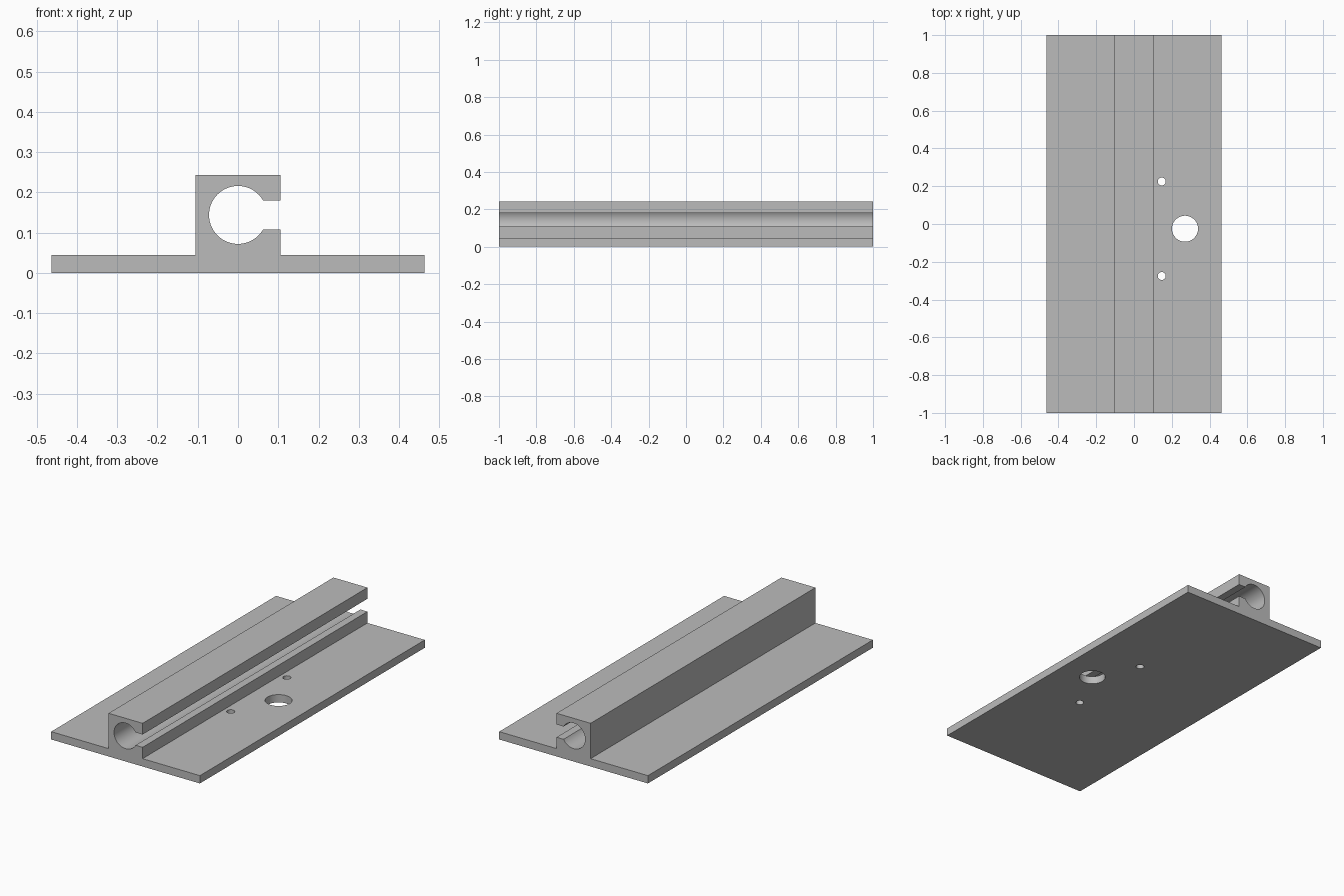
import bpy, bmesh, math
from mathutils import Vector

cube = bpy.data.objects.get("Cube")
if cube:
    bpy.data.objects.remove(cube, do_unlink=True)

HALF_LENGTH = 1.0
BASE_W, BASE_H = 0.463, 0.044
RAIL_W, RAIL_H = 0.106, 0.243
BORE_R, BORE_Z = 0.072, 0.144
SLOT = 0.036            # half height of the side slot
BORE_STEPS = 48

grey = bpy.data.materials.new("plain grey")
grey.use_nodes = True
colour = (0.5, 0.5, 0.5, 1)
grey.diffuse_color = colour
grey.node_tree.nodes["Principled BSDF"].inputs["Base Color"].default_value = colour

# Cross-section: flat flanges, square rail, round bore opening through a slot on +x
start = math.asin(SLOT / BORE_R)
sweep = 2 * (math.pi - start)
bore = []
for i in range(BORE_STEPS + 1):
    a = -start - sweep * i / BORE_STEPS
    bore.append((BORE_R * math.cos(a), BORE_Z + BORE_R * math.sin(a)))
profile = [(-BASE_W, 0), (BASE_W, 0), (BASE_W, BASE_H), (RAIL_W, BASE_H),
           (RAIL_W, BORE_Z - SLOT), *bore, (RAIL_W, BORE_Z + SLOT),
           (RAIL_W, RAIL_H), (-RAIL_W, RAIL_H), (-RAIL_W, BASE_H), (-BASE_W, BASE_H)]

# Extrude the section along the full length
bm = bmesh.new()
section = bm.faces.new([bm.verts.new((x, -HALF_LENGTH, z)) for x, z in profile])
grown = bmesh.ops.extrude_face_region(bm, geom=[section], use_keep_orig=True)
bmesh.ops.translate(bm, vec=Vector((0, 2 * HALF_LENGTH, 0)),
                    verts=[v for v in grown["geom"] if isinstance(v, bmesh.types.BMVert)])
bmesh.ops.recalc_face_normals(bm, faces=bm.faces)
mesh = bpy.data.meshes.new("slotted_rail")
bm.to_mesh(mesh)
bm.free()
rail = bpy.data.objects.new("slotted_rail", mesh)
bpy.context.collection.objects.link(rail)
mesh.materials.append(grey)


def drill(name, x, y, radius):
    """Cut a vertical hole through the flange."""
    bpy.ops.mesh.primitive_cylinder_add(vertices=40, radius=radius, depth=4 * BASE_H,
                                        location=(x, y, BASE_H / 2))
    cutter = bpy.context.object
    cutter.name = name
    cutter.hide_render = True
    cutter.data.materials.append(grey)
    mod = rail.modifiers.new(name, 'BOOLEAN')
    mod.operation = 'DIFFERENCE'
    mod.solver = 'EXACT'
    mod.object = cutter
    bpy.ops.object.select_all(action='DESELECT')
    rail.select_set(True)
    bpy.context.view_layer.objects.active = rail
    bpy.ops.object.modifier_apply(modifier=mod.name)
    bpy.data.objects.remove(cutter, do_unlink=True)


# One large hole and two screw holes on the slot side
drill("large_hole", 0.27, -0.025, 0.069)
for y in (-0.275, 0.225):
    drill("screw_hole", 0.147, y, 0.021)

bpy.ops.object.shade_smooth_by_angle(angle=math.radians(25))
